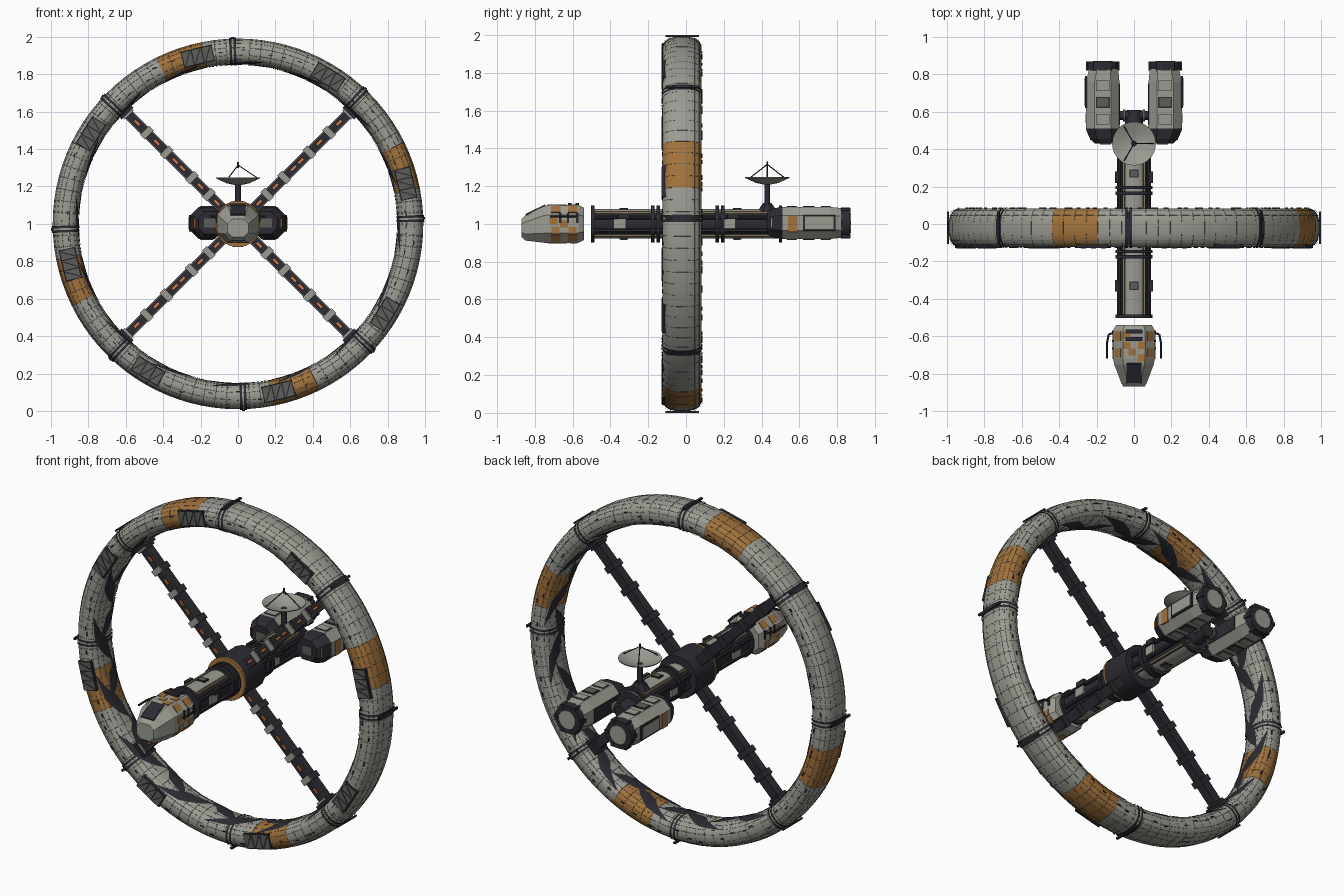
import bpy, bmesh, math, random
from mathutils import Vector, Matrix

cube = bpy.data.objects.get("Cube")
if cube:
    bpy.data.objects.remove(cube, do_unlink=True)


def material(name, r, g, b):
    m = bpy.data.materials.new(name)
    m.use_nodes = True
    m.diffuse_color = (r, g, b, 1)
    m.node_tree.nodes["Principled BSDF"].inputs["Base Color"].default_value = (r, g, b, 1)
    return m


LIGHT = material("light_grey", .33, .33, .29)
DARK = material("dark_blue_grey", .024, .024, .032)
ORANGE = material("ochre", .36, .17, .045)
MID = material("mid_grey", .11, .11, .10)
GLOW = material("bright_orange", .75, .2, .04)
TAN = material("tan", .24, .18, .10)

C = Vector((0, -.02, 1))  # wheel centre


def finish(name, bm, *mats, smooth=False):
    bmesh.ops.recalc_face_normals(bm, faces=bm.faces)
    mesh = bpy.data.meshes.new(name)
    bm.to_mesh(mesh)
    bm.free()
    for m in mats:
        mesh.materials.append(m)
    ob = bpy.data.objects.new(name, mesh)
    bpy.context.collection.objects.link(ob)
    if smooth:
        bpy.ops.object.select_all(action='DESELECT')
        ob.select_set(True)
        bpy.context.view_layer.objects.active = ob
        bpy.ops.object.shade_smooth_by_angle(angle=math.radians(35))
    return ob


def box(name, loc, size, mat, frame=Matrix()):
    bm = bmesh.new()
    bmesh.ops.create_cube(bm, size=1)
    bm.transform(frame @ Matrix.Translation(loc) @ Matrix.Diagonal((*size, 1)))
    return finish(name, bm, mat)


def rod(name, a, b, r, mat, sides=12, r2=None):
    a, b = Vector(a), Vector(b)
    bm = bmesh.new()
    bmesh.ops.create_cone(bm, cap_ends=True, segments=sides, radius1=r,
                          radius2=r if r2 is None else r2, depth=(b - a).length)
    turn = (b - a).to_track_quat('Z', 'Y').to_matrix().to_4x4()
    bm.transform(Matrix.Translation((a + b) / 2) @ turn @ Matrix.Rotation(math.pi / sides, 4, 'Z'))
    return finish(name, bm, mat, smooth=sides > 8)


def loft(name, sections, cut, rule, mats):
    """Chamfered boxes (y, x0, x1, z0, z1) joined along y."""
    bm = bmesh.new()
    rings = []
    for y, x0, x1, z0, z1 in sections:
        c = cut * min(x1 - x0, z1 - z0)
        pts = [(x0 + c, z0), (x1 - c, z0), (x1, z0 + c), (x1, z1 - c),
               (x1 - c, z1), (x0 + c, z1), (x0, z1 - c), (x0, z0 + c)]
        rings.append([bm.verts.new((x, y, z)) for x, z in pts])
    for a, b in zip(rings, rings[1:]):
        for i in range(8):
            j = (i + 1) % 8
            bm.faces.new((a[i], a[j], b[j], b[i]))
    bm.faces.new(rings[0])
    bm.faces.new(rings[-1])
    for f in bm.faces:
        f.material_index = rule(f.calc_center_median())
    return finish(name, bm, *mats)


def wheel_frame(deg):
    """Local x outward, y fore-aft, z along the rim."""
    return Matrix.Translation(C) @ Matrix.Rotation(-math.radians(deg), 4, 'Y')


def rim_point(deg, t, grow=0):
    """Point on the rounded-box section of the wheel."""
    soft = lambda v: math.copysign(abs(v) ** .75, v)
    a, r = math.radians(deg), .922 + (.069 + grow) * soft(math.cos(t))
    return C + Vector((r * math.cos(a), (.104 + grow) * soft(math.sin(t)), r * math.sin(a)))


def rim(name, a0, a1, n, grow, rule, mats, sides=16):
    """Section swept round the wheel between two angles."""
    bm = bmesh.new()
    full = a1 - a0 >= 360
    rows = [[bm.verts.new(rim_point(a0 + (a1 - a0) * i / n, math.tau * (k + .5) / sides, grow))
             for k in range(sides)] for i in range(n if full else n + 1)]
    for i in range(n):
        for k in range(sides):
            p, q = rows[i], rows[(i + 1) % len(rows)]
            l = (k + 1) % sides
            f = bm.faces.new((p[k], p[l], q[l], q[k]))
            f.material_index = rule(a0 + (a1 - a0) * (i + .5) / n)
    return finish(name, bm, *mats, smooth=True)


def sliver(start, length, t0, t1, width):
    """Dark tapering streak that runs aslant over the inner rim."""
    bm = bmesh.new()
    n, m = 12, 4
    rows = []
    for i in range(n + 1):
        u = i / n
        w = width * (1 - abs(2 * u - 1)) + .01
        rows.append([bm.verts.new(rim_point(start + length * u, t0 + (t1 - t0) * u + w * (j / m - .5), .003))
                     for j in range(m + 1)])
    for p, q in zip(rows, rows[1:]):
        for j in range(m):
            bm.faces.new((p[j], p[j + 1], q[j + 1], q[j]))
    finish("inner_streak", bm, DARK)


# Habitat wheel with four ochre sections and fine panel seams
rim("habitat_ring", 0, 360, 96, 0, lambda a: int(11.25 < a % 90 < 26.25), (LIGHT, ORANGE))
seams = rim("ring_panel_seams", 0, 360, 96, 0, lambda a: 0, (MID,))
wire = seams.modifiers.new("lines", 'WIREFRAME')
wire.thickness = .0016
wire.offset = 0
for k in range(16):
    a = 22.5 * k + 4
    sliver(a, 21, math.pi - 1.0, math.pi + .3, .75)
    sliver(a + 9, 21, math.pi + 1.0, math.pi - .3, .75)

# Small dark ports scattered over the rim
rng = random.Random(4)
for k in range(64):
    a = 5.625 * k + rng.uniform(-2, 2)
    for s in (-1, 1):
        box("rim_port", (.922 + rng.uniform(-.03, .03), s * .101, 0), (.006, .012, .022), DARK, wheel_frame(a))

for k in range(8):
    a = 1.7 + 45 * k
    for d in (-.7, .7):
        rim("ring_clamp", a + d - .4, a + d + .4, 1, .006, lambda a: 0, (DARK,))
    box("clamp_plate", (.995, 0, 0), (.01, .175, .014), DARK, wheel_frame(a))
    # Three-cell equipment panel set into the front of the rim
    f = wheel_frame(13.5 + 45 * k)
    box("equipment_tray", (.922, -.097, 0), (.086, .02, .17), DARK, f)
    for z in (-.055, 0, .055):
        box("equipment_cell", (.922, -.106, z), (.076, .006, .048), MID, f)
        box("cell_brace", (0, 0, 0), (.08, .004, .006), DARK,
            f @ Matrix.Translation((.922, -.1085, z)) @ Matrix.Rotation(.5, 4, 'Y'))

# Spokes with collars and lamps
for k in range(4):
    f = wheel_frame(45 + 90 * k)
    box("spoke", (.49, 0, 0), (.78, .05, .054), DARK, f)
    for z in (-.024, .024):
        box("spoke_edge_strip", (.49, -.026, z), (.76, .006, .004), MID, f)
    for r in (.22, .35, .54, .69, .84):
        box("spoke_collar", (r, 0, 0), (.036, .075, .068), DARK, f)
        box("collar_plate", (r, -.039, 0), (.034, .008, .066), LIGHT, f)
    for r in (.16, .285, .42, .475, .615, .765):
        box("spoke_lamp", (r, -.027, 0), (.034, .008, .012), GLOW, f)
    box("spoke_foot", (.85, 0, 0), (.03, .1, .09), DARK, f)

# Hub
rod("hub", (0, -.1, 1), (0, .08, 1), .125, DARK, 16)
rod("hub_front_ring", (0, -.112, 1), (0, -.1, 1), .124, ORANGE, 32)
rod("hub_front_cap", (0, -.118, 1), (0, -.112, 1), .1, DARK, 16)

# Spine: pale top and bottom, dark sides, thin tan strips
for name, y0, y1 in (("front_spine", -.5, -.1), ("rear_spine", .08, .52)):
    ob = rod(name, (0, y0, 1), (0, y1, 1), .08, LIGHT, 16)
    ob.data.materials.append(DARK)
    for p in ob.data.polygons:
        p.material_index = int(abs(p.normal.z) < .75)
    mid, length = (y0 + y1) / 2, y1 - y0
    for s in (-1, 1):
        for h in (-1, 1):
            box("spine_strip", (s * .057, mid, 1 + h * .061), (.01, length, .01), TAN)
            rod("spine_pipe", (s * .079, y0, 1 + h * .035), (s * .079, y1, 1 + h * .035), .012, DARK, 8)
        near = y0 + .15
        box("side_hatch", (s * .084, near, 1), (.014, .065, .05), LIGHT)
        box("side_box", (s * .092, near + .02, 1.04), (.02, .06, .03), DARK)
    for h in (-1, 1):
        box("deck_hatch_frame", (0, mid - .03, 1 + h * .079), (.05, .045, .008), DARK)
        box("deck_hatch", (0, mid - .03, 1 + h * .081), (.038, .034, .008), MID)
for y in (-.493, -.175, -.147, .165, .195, .5):
    rod("spine_flange", (0, y - .009, 1), (0, y + .009, 1), .1, DARK, 16)

# Tail and engine cross beam
rod("tail", (0, .5, .99), (0, .61, .99), .055, DARK, 12, .04)
rod("engine_beam", (-.11, .58, 1), (.11, .58, 1), .024, DARK)
for s in (-1, 1):
    rod("beam_collar", (s * .045, .58, 1), (s * .06, .58, 1), .034, MID)
    box("engine_bracket", (s * .075, .47, 1), (.05, .07, .06), DARK)

# Command module
sections = [(-.54, -.095, .095, .915, 1.085), (-.57, -.112, .112, .9, 1.1),
            (-.72, -.112, .112, .9, 1.1), (-.75, -.106, .106, .9, 1.095),
            (-.85, -.068, .068, .912, 1.045), (-.87, -.056, .056, .93, 1.025)]
loft("command_module", sections, .26, lambda c: 0, (LIGHT,))
slope = Matrix.Translation((0, -.797, 1.073)) @ Matrix.Rotation(math.radians(26), 4, 'X')
box("windscreen", (0, 0, 0), (.082, .115, .009), DARK, slope)
for y in (-.575, -.615):
    box("roof_vent", (0, y, 1.103), (.09, .02, .014), DARK)
for x, y in ((-.04, -.65), (.042, -.648), (-.01, -.685), (.04, -.715), (-.04, -.555 - .04)):
    box("roof_patch", (x, y, 1.1), (.04, .038, .005), ORANGE)
    box("belly_patch", (-x, y, .9), (.04, .038, .005), ORANGE)
for s in (-1, 1):
    for y, z in ((-.6, .965), (-.645, 1.0), (-.69, .965), (-.7, 1.015)):
        box("side_patch", (s * .112, y, z), (.005, .042, .036), ORANGE)
    for y in (-.575, -.625, -.665):
        box("side_slot", (s * .113, y, 1.03), (.008, .012, .05), DARK)
    for z, tilt in ((1.076, -45), (.924, 45)):
        for y in (-.69, -.6):
            box("shoulder_patch", (0, y, 0), (.005, .05, .045), ORANGE,
                Matrix.Translation((s * .087, 0, z)) @ Matrix.Rotation(s * math.radians(tilt), 4, 'Y'))
    path = [(.1, -.58), (.135, -.59), (.145, -.64), (.145, -.72)]
    for (xa, ya), (xb, yb) in zip(path, path[1:]):
        rod("handrail", (s * xa, ya, 1.04), (s * xb, yb, 1.04), .006, DARK, 8)

# Engine pods
for s in (-1, 1):
    def span(y, inner, outer, h):
        return (y, *sorted((s * inner, s * outer)), 1.005 - h, 1.005 + h)
    pod = [span(.43, .085, .21, .06), span(.455, .078, .235, .075), span(.5, .078, .255, .084),
           span(.51, .078, .256, .085), span(.76, .078, .256, .085), span(.83, .085, .24, .078)]
    loft("engine_pod", pod, .27, lambda c: int(c.y < .505), (LIGHT, DARK))
    x = s * .167
    rod("nozzle", (x, .82, 1.005), (x, .868, 1.005), .084, DARK, 12)
    rod("nozzle_plate", (x, .868, 1.005), (x, .872, 1.005), .054, LIGHT, 12)
    for k in range(6):
        a = math.tau * k / 6
        box("nozzle_lug", (x + .078 * math.cos(a), .845, 1.005 + .078 * math.sin(a)),
            (.022, .05, .022), DARK)
    for h in (-1, 1):
        z = 1.005 + h * .085
        box("pod_deck_frame", (x, .65, z), (.075, .06, .008), DARK)
        box("pod_deck_panel", (x, .65, z + h * .003), (.06, .045, .006), MID)
        for y in (.56, .74):
            box("pod_deck_frame", (x, y, z), (.074, .056, .006), DARK)
            box("pod_deck_plate", (x, y, z + h * .002), (.068, .05, .006), LIGHT)
    side = s * .256
    box("pod_side_frame", (side, .705, 1.005), (.01, .17, .085), DARK)
    box("pod_side_panel", (side + s * .004, .705, 1.005), (.008, .15, .066), LIGHT)
    box("pod_side_patch", (side, .565, 1.0), (.008, .05, .085), ORANGE)
    box("pod_inner_panel", (s * .078, .64, 1.005), (.008, .22, .08), DARK)
    box("pod_nose_plate", (x - s * .015, .43, 1.005), (.06, .008, .05), MID)
    box("pod_nose_lamp", (s * .225, .452, 1.005), (.02, .008, .05), GLOW)

# Dish antenna on its mast
hub_y = .43
rod("mast_base", (0, hub_y, 1.06), (0, hub_y, 1.11), .06, DARK, 8, .025)
rod("mast", (0, hub_y, 1.09), (0, hub_y, 1.215), .016, DARK)
bm = bmesh.new()
prev = None
for r, z in ((.012, 1.207), (.06, 1.217), (.117, 1.243), (.117, 1.248), (.06, 1.224), (.012, 1.213)):
    ring = [bm.verts.new((r * math.cos(math.tau * i / 32), hub_y + r * math.sin(math.tau * i / 32), z))
            for i in range(32)]
    for i in range(32 if prev else 0):
        j = (i + 1) % 32
        bm.faces.new((prev[i], prev[j], ring[j], ring[i]))
    prev = ring
bm.faces.new(prev)
finish("dish", bm, LIGHT, smooth=True)
for k in range(3):
    a = math.tau * k / 3
    rod("feed_strut", (.105 * math.cos(a), hub_y + .105 * math.sin(a), 1.244),
        (0, hub_y, 1.315), .003, DARK, 6)
rod("feed_horn", (0, hub_y, 1.3), (0, hub_y, 1.33), .005, DARK, 8)
